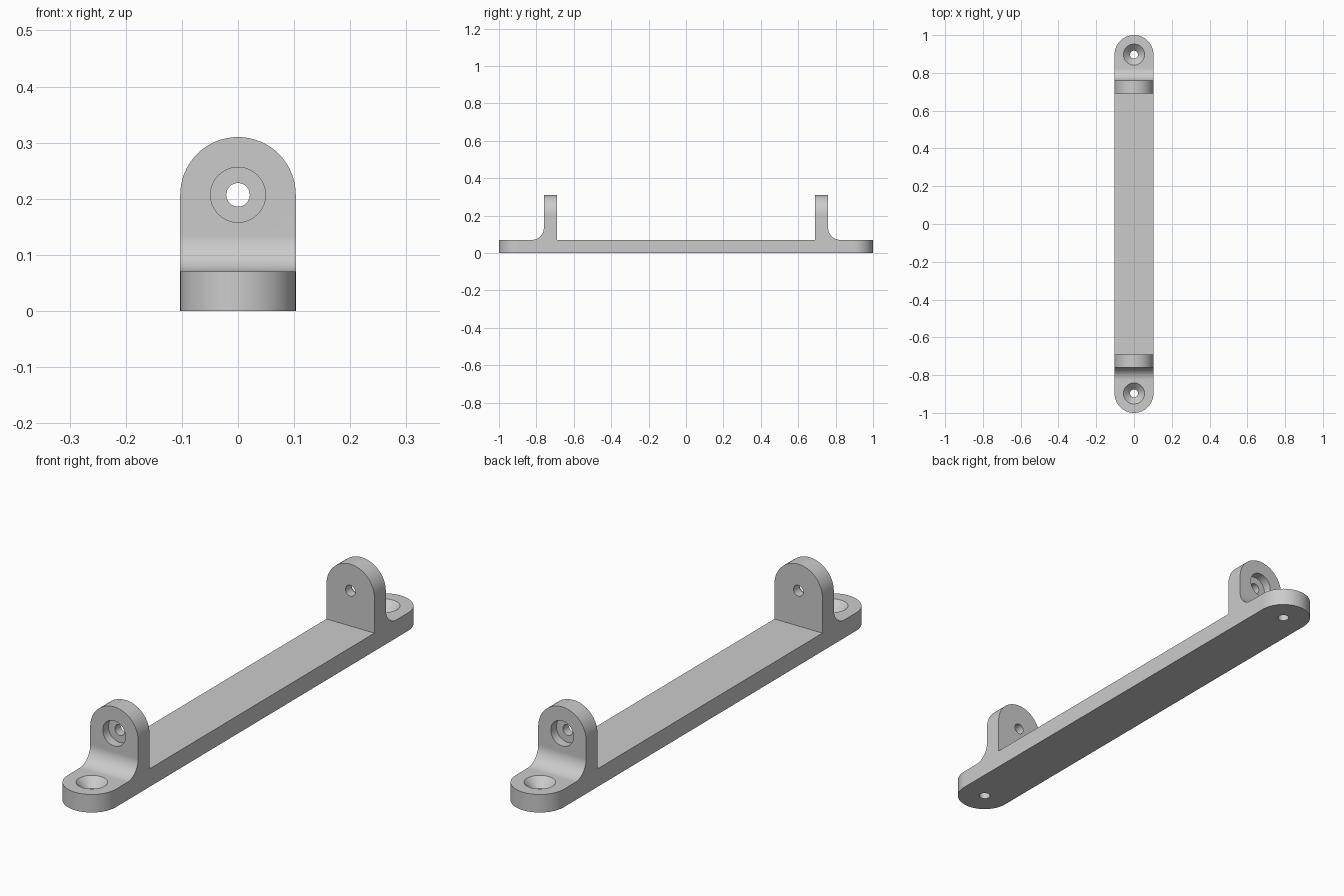
import bpy, bmesh
from math import sin, cos, pi, radians
from mathutils import Matrix, Vector

cube = bpy.data.objects.get("Cube")
if cube:
    bpy.data.objects.remove(cube, do_unlink=True)

W = 0.103                      # half width and end radius
BASE = 0.07                    # base thickness
INNER, OUTER = 0.69, 0.76      # upright faces
TOP = 0.31                     # upright height
FILLET = 0.065
HOLE = 0.021
END_Y, EYE_Z = 1 - W, TOP - W  # hole centres

grey = bpy.data.materials.new("plain grey")
grey.use_nodes = True
colour = (0.6, 0.6, 0.6, 1)
grey.diffuse_color = colour
grey.node_tree.nodes["Principled BSDF"].inputs["Base Color"].default_value = colour


def arc(cx, cy, r, start, end, steps=32):
    angles = [radians(start + (end - start) * i / steps) for i in range(steps + 1)]
    return [(cx + r * cos(a), cy + r * sin(a)) for a in angles]


def prism(name, outline, place, low, high):
    """Extrude a flat outline; place maps (u, v, depth) to a point."""
    bm = bmesh.new()
    face = bm.faces.new([bm.verts.new(place(u, v, low)) for u, v in outline])
    new = bmesh.ops.extrude_face_region(bm, geom=[face])["geom"]
    shift = Vector(place(0, 0, high)) - Vector(place(0, 0, low))
    bmesh.ops.translate(bm, vec=shift, verts=[g for g in new if isinstance(g, bmesh.types.BMVert)])
    return finish(name, bm)


def finish(name, bm):
    bmesh.ops.recalc_face_normals(bm, faces=bm.faces)
    mesh = bpy.data.meshes.new(name)
    bm.to_mesh(mesh)
    bm.free()
    mesh.materials.append(grey)
    obj = bpy.data.objects.new(name, mesh)
    bpy.context.collection.objects.link(obj)
    return obj


def cone(name, start, end, r1, r2):
    start, end = Vector(start), Vector(end)
    axis = end - start
    bm = bmesh.new()
    turn = axis.to_track_quat('Z', 'Y').to_matrix().to_4x4()
    bmesh.ops.create_cone(bm, cap_ends=True, segments=48, radius1=r1, radius2=r2,
                          depth=axis.length,
                          matrix=Matrix.Translation((start + end) / 2) @ turn)
    return finish(name, bm)


def combine(target, tool, operation):
    mod = target.modifiers.new(tool.name, 'BOOLEAN')
    mod.operation, mod.object, mod.solver = operation, tool, 'EXACT'
    bpy.context.view_layer.objects.active = target
    bpy.ops.object.modifier_apply(modifier=mod.name)
    bpy.data.objects.remove(tool, do_unlink=True)


# Side profile: base, two uprights and their outer fillets
half = [(INNER, BASE), (INNER, TOP), (OUTER, TOP)]
half += arc(OUTER + FILLET, BASE + FILLET, FILLET, 180, 270, 16)
half += [(1, BASE), (1, 0)]
profile = half + [(-y, z) for y, z in reversed(half)]
bracket = prism("mounting_bracket", profile, lambda u, v, d: (d, u, v), -W, W)

# Round the base ends in plan and the upright tops in elevation
plan = arc(0, END_Y, W, 0, 180) + arc(0, -END_Y, W, 180, 360)
combine(bracket, prism("plan_cutter", plan, lambda u, v, d: (u, v, d), -0.1, 0.5), 'INTERSECT')
arch = arc(0, EYE_Z, W, 0, 180) + [(-W, -0.1), (W, -0.1)]
combine(bracket, prism("arch_cutter", arch, lambda u, v, d: (u, d, v), -1.2, 1.2), 'INTERSECT')

# Screw holes: countersunk in the base, counterbored in the uprights
for s in (-1, 1):
    y = s * END_Y
    combine(bracket, cone("base_hole", (0, y, -0.05), (0, y, 0.15), HOLE, HOLE), 'DIFFERENCE')
    combine(bracket, cone("countersink", (0, y, BASE - 0.04), (0, y, BASE + 0.01), 0.016, 0.066), 'DIFFERENCE')
    combine(bracket, cone("upright_hole", (0, s * 0.6, EYE_Z), (0, s * 0.85, EYE_Z), HOLE, HOLE), 'DIFFERENCE')
    combine(bracket, cone("counterbore", (0, s * (OUTER - 0.035), EYE_Z), (0, s * 0.85, EYE_Z), 0.049, 0.049), 'DIFFERENCE')

# Smooth the curves, keep the edges crisp
bpy.ops.object.select_all(action='DESELECT')
bracket.select_set(True)
bpy.context.view_layer.objects.active = bracket
bpy.ops.object.shade_smooth_by_angle(angle=radians(30))
weighted = bracket.modifiers.new("flat_face_normals", 'WEIGHTED_NORMAL')
weighted.keep_sharp = True
